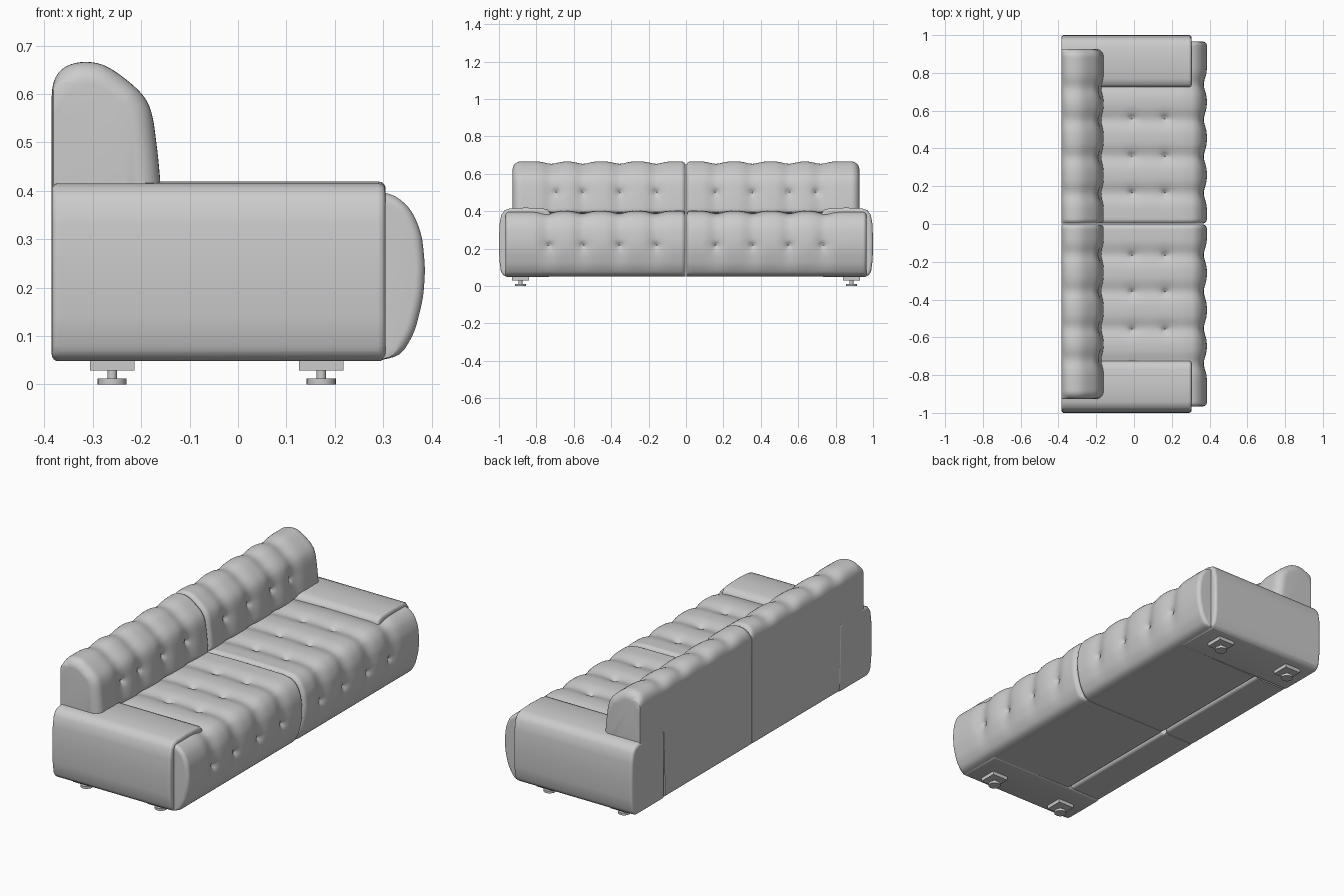
import bpy, bmesh, math
from mathutils import Vector

if "Cube" in bpy.data.objects:
    bpy.data.objects.remove(bpy.data.objects["Cube"])


def finish(name, bm, angle=40, mirror=True, bevel=0):
    bmesh.ops.recalc_face_normals(bm, faces=bm.faces[:])
    me = bpy.data.meshes.new(name)
    bm.to_mesh(me)
    bm.free()
    ob = bpy.data.objects.new(name, me)
    bpy.context.collection.objects.link(ob)
    bpy.ops.object.select_all(action='DESELECT')
    ob.select_set(True)
    bpy.context.view_layer.objects.active = ob
    bpy.ops.object.shade_smooth_by_angle(angle=math.radians(angle))
    if bevel:
        b = ob.modifiers.new("soft_edges", 'BEVEL')
        b.width, b.segments, b.limit_method = bevel, 4, 'ANGLE'
        b.angle_limit = math.radians(40)
    if mirror:
        m = ob.modifiers.new("mirror", 'MIRROR')
        m.use_axis = (False, True, False)
        m.use_mirror_merge = False
    return ob


def resample(pts, step=0.012, smooth=3):
    """Closed XZ outline -> evenly spaced, softened outline."""
    out = []
    for i, p in enumerate(pts):
        a, b = Vector(p), Vector(pts[(i + 1) % len(pts)])
        n = max(1, round((b - a).length / step))
        out += [a.lerp(b, k / n) for k in range(n)]
    for _ in range(smooth):
        out = [out[i] * 0.5 + (out[i - 1] + out[(i + 1) % len(out)]) * 0.25 for i in range(len(out))]
    return out


def cushion(name, profile, y0, y1, r0, r1, valleys, buttons, amp, clamp):
    """Sweep an anticlockwise XZ outline along y, with rounded ends, pleats and dimples."""
    P = resample(profile)
    n = len(P)
    N, W = [], []
    for i in range(n):
        t = (P[(i + 1) % n] - P[i - 1]).normalized()
        nrm = Vector((t.y, -t.x))
        N.append(nrm)
        W.append(min(1, max(0.08, max(nrm.x, nrm.y) * 1.5 - 0.2)))
    spots = [(y, min(P, key=lambda p: (p - Vector(q)).length)) for y, q in buttons]
    steps = 8
    ys = [y0 + r0 * (1 - math.cos(math.pi / 2 * k / steps)) for k in range(steps)]
    m = round((y1 - y0 - r0 - r1) / 0.01)
    ys += [y0 + r0 + (y1 - y0 - r0 - r1) * k / m for k in range(m + 1)]
    ys += [y1 - r1 * (1 - math.cos(math.pi / 2 * k / steps)) for k in range(steps - 1, -1, -1)]
    bm = bmesh.new()
    rows = []
    for y in ys:
        e = 0
        for d, r in ((y - y0, r0), (y1 - y, r1)):
            if d < r:
                e += r - math.sqrt(max(0, r * r - (r - d) ** 2))
        pleat = amp * sum(math.exp(-((y - v) / 0.045) ** 2) for v in valleys)
        row = []
        for p, nr, w in zip(P, N, W):
            off = e * w + pleat * w * min(1, max(0, (p.y - 0.08) / 0.15))
            for by, q in spots:
                d2 = (y - by) ** 2 + (p - q).length_squared
                off += 0.016 * math.exp(-d2 / 0.013 ** 2) + 0.006 * math.exp(-d2 / 0.04 ** 2)
            q = p - nr * off
            row.append(bm.verts.new(clamp(q.x, y, q.y)))
        rows.append(row)
    for a, b in zip(rows, rows[1:]):
        for i in range(n):
            j = (i + 1) % n
            bm.faces.new((a[i], a[j], b[j], b[i]))
    bm.faces.new(rows[0])
    bm.faces.new(rows[-1])
    return finish(name, bm)


# Seat cushions: deck with a bulging front that wraps past the arms
seat = [(-0.19, 0.05), (0.30, 0.05), (0.338, 0.06), (0.366, 0.11), (0.383, 0.18), (0.387, 0.24),
        (0.38, 0.31), (0.36, 0.36), (0.325, 0.392), (0.27, 0.402), (0, 0.404), (-0.19, 0.40)]
seat_buttons = [(y, (x, 0.4)) for y in (0.165, 0.36, 0.56) for x in (-0.01, 0.165)]
seat_buttons += [(y, (0.4, 0.22)) for y in (0.16, 0.355, 0.55, 0.73)]
cushion("seat_cushions", seat, 0.002, 0.965, 0.025, 0.02, (0.163, 0.357, 0.553, 0.74), seat_buttons, 0.014,
        lambda x, y, z: (max(x, 0.295) if y > 0.735 else x, y, z))

# Backrests: upright with crowned, sloped front
back = [(-0.385, 0.05), (-0.195, 0.05), (-0.195, 0.385), (-0.158, 0.39), (-0.165, 0.47), (-0.175, 0.55),
        (-0.186, 0.587), (-0.212, 0.615), (-0.25, 0.645), (-0.28, 0.663), (-0.315, 0.668),
        (-0.347, 0.663), (-0.373, 0.647), (-0.385, 0.62)]
back_buttons = [(y, (-0.15, 0.505)) for y in (0.16, 0.355, 0.55, 0.695)]
cushion("backrests", back, 0.002, 0.927, 0.025, 0.045, (0.16, 0.355, 0.55, 0.72), back_buttons, 0.013,
        lambda x, y, z: (x, y, max(z, 0.40) if y > 0.725 else z))

# Arms: soft YZ outline extruded along x
arm = [(0.725, 0.048), (0.955, 0.048), (0.978, 0.056), (0.99, 0.08), (0.998, 0.14), (1.0, 0.24), (0.997, 0.33),
       (0.988, 0.38), (0.97, 0.405), (0.94, 0.415), (0.86, 0.419), (0.77, 0.416), (0.74, 0.408), (0.725, 0.39)]
bm = bmesh.new()
f = bm.faces.new([bm.verts.new((-0.385, y, z)) for y, z in arm])
ext = bmesh.ops.extrude_face_region(bm, geom=[f])
bmesh.ops.translate(bm, verts=[v for v in ext['geom'] if isinstance(v, bmesh.types.BMVert)], vec=(0.69, 0, 0))
if not f.is_valid or len(bm.faces) < len(arm) + 2:
    bmesh.ops.holes_fill(bm, edges=[e for e in bm.edges if e.is_boundary])
finish("arms", bm, bevel=0.014)

# Feet: mounting plate, stem and round glide
for k, x in (("rear", -0.26), ("front", 0.172)):
    bm = bmesh.new()
    g = bmesh.ops.create_cube(bm, size=1)
    bmesh.ops.scale(bm, verts=g['verts'], vec=(0.092, 0.092, 0.022))
    bmesh.ops.translate(bm, verts=g['verts'], vec=(x, 0.885, 0.04))
    for r, z0, z1 in ((0.01, 0.01, 0.032), (0.03, 0, 0.012)):
        g = bmesh.ops.create_cone(bm, cap_ends=True, segments=24, radius1=r, radius2=r, depth=z1 - z0)
        bmesh.ops.translate(bm, verts=g['verts'], vec=(x, 0.885, (z0 + z1) / 2))
    finish(k + "_feet", bm, angle=30)
